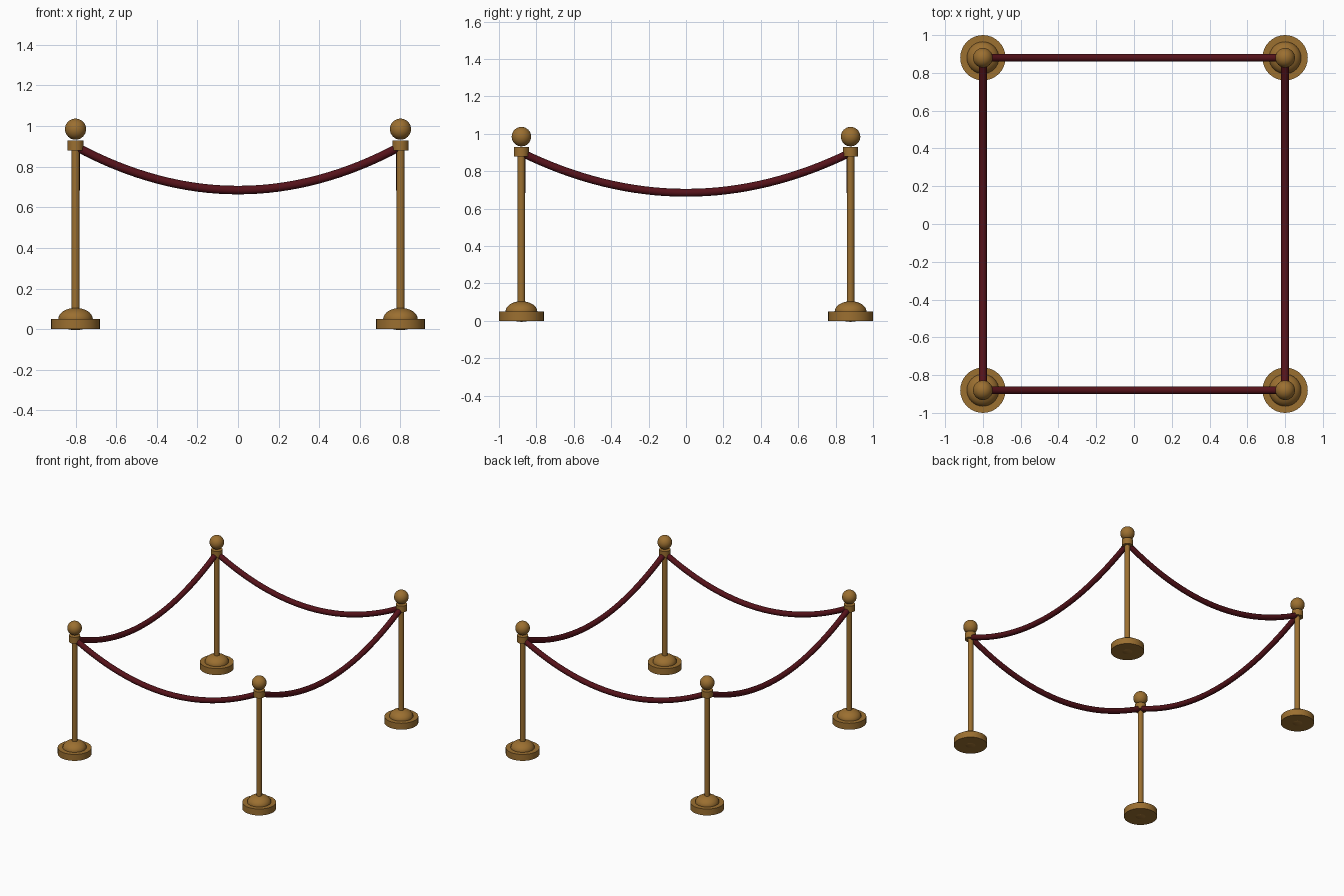
import bpy, math

if "Cube" in bpy.data.objects:
    bpy.data.objects.remove(bpy.data.objects["Cube"])

X, Y = 0.80, 0.88      # post positions
POST_R, ROPE_R = 0.02, 0.021
ROPE_END, ROPE_LOW = 0.90, 0.685


def material(name, color):
    m = bpy.data.materials.new(name)
    m.diffuse_color = color
    m.use_nodes = True
    m.node_tree.nodes["Principled BSDF"].inputs["Base Color"].default_value = m.diffuse_color
    return m


brass = material("brass", (0.33, 0.16, 0.03, 1))
velvet = material("velvet", (0.09, 0.006, 0.01, 1))


def finish(name, mat):
    ob = bpy.context.object
    ob.name = name
    ob.data.materials.append(mat)
    bpy.ops.object.shade_smooth_by_angle(angle=math.radians(35))
    return ob


def cylinder(name, x, y, r, z0, z1):
    bpy.ops.mesh.primitive_cylinder_add(vertices=32, radius=r, depth=z1 - z0,
                                        location=(x, y, (z0 + z1) / 2))
    finish(name, brass)


def ball(name, x, y, z, r, rz):
    bpy.ops.mesh.primitive_uv_sphere_add(segments=32, ring_count=16, radius=1,
                                         location=(x, y, z))
    bpy.context.object.scale = (r, r, rz)
    bpy.ops.object.transform_apply(location=False, rotation=False, scale=True)
    finish(name, brass)


def rope(name, a, b):
    # parabolic sag between two post tops
    cu = bpy.data.curves.new(name, 'CURVE')
    cu.dimensions = '3D'
    cu.bevel_depth = ROPE_R
    cu.bevel_resolution = 4
    cu.use_fill_caps = True
    n = 32
    sp = cu.splines.new('POLY')
    sp.points.add(n)
    for i, p in enumerate(sp.points):
        t = i / n
        z = ROPE_LOW + (ROPE_END - ROPE_LOW) * (2 * t - 1) ** 2
        p.co = (a[0] + (b[0] - a[0]) * t, a[1] + (b[1] - a[1]) * t, z, 1)
    sp.use_smooth = True
    ob = bpy.data.objects.new(name, cu)
    bpy.context.collection.objects.link(ob)
    cu.materials.append(velvet)


# Four posts
corners = {"front_left": (-X, -Y), "front_right": (X, -Y),
           "back_right": (X, Y), "back_left": (-X, Y)}
for tag, (x, y) in corners.items():
    cylinder(tag + "_base", x, y, 0.12, 0, 0.05)
    ball(tag + "_base_dome", x, y, 0.05, 0.085, 0.055 if tag else 0)
    cylinder(tag + "_pole", x, y, POST_R, 0.05, 0.90)
    cylinder(tag + "_collar", x, y, 0.04, 0.88, 0.93)
    ball(tag + "_finial", x, y, 0.985, 0.052, 0.052)

# Four ropes round the loop
pts = list(corners.values())
for i, side in enumerate(("front", "right", "back", "left")):
    rope(side + "_rope", pts[i], pts[(i + 1) % 4])
